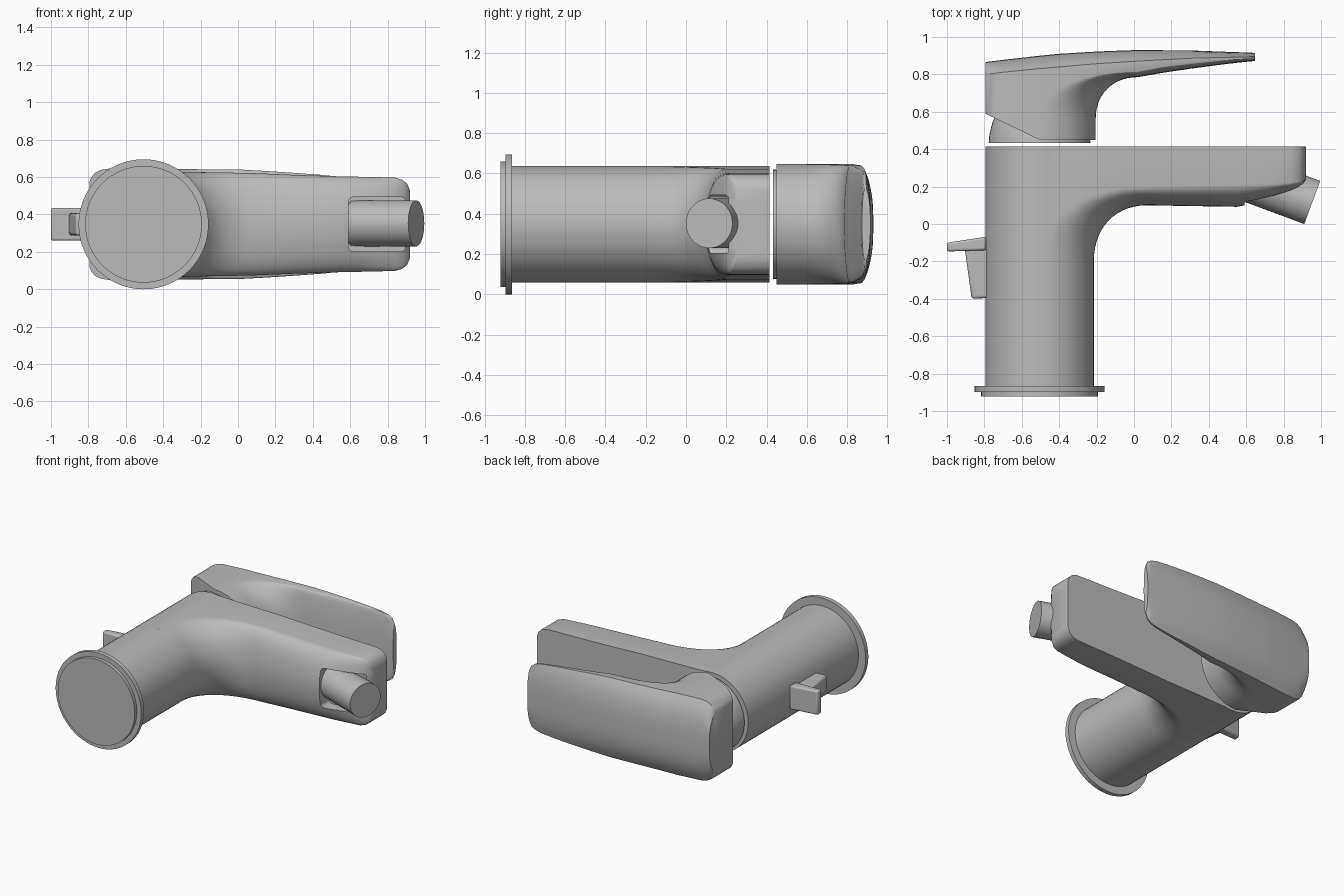
import bpy, bmesh
from math import sin, cos, pi, radians
from mathutils import Vector

if "Cube" in bpy.data.objects:
    bpy.data.objects.remove(bpy.data.objects["Cube"], do_unlink=True)

CX, CZ = -0.505, 0.3475          # body axis, running along y
ARC, TOP = 28, 16                # points across the underside and the top

metal = bpy.data.materials.new("brushed_grey")
metal.use_nodes = True
metal.diffuse_color = (0.5, 0.5, 0.5, 1)
metal.node_tree.nodes["Principled BSDF"].inputs["Base Color"].default_value = (0.5, 0.5, 0.5, 1)


def finish(name, bm, smooth=True):
    bmesh.ops.remove_doubles(bm, verts=bm.verts, dist=1e-5)
    bmesh.ops.recalc_face_normals(bm, faces=bm.faces)
    mesh = bpy.data.meshes.new(name)
    bm.to_mesh(mesh)
    bm.free()
    ob = bpy.data.objects.new(name, mesh)
    bpy.context.collection.objects.link(ob)
    mesh.materials.append(metal)
    if smooth:
        shade(ob)
    return ob


def shade(ob):
    bpy.ops.object.select_all(action='DESELECT')
    ob.select_set(True)
    bpy.context.view_layer.objects.active = ob
    bpy.ops.object.shade_smooth_by_angle(angle=radians(32))


def loft(name, rings, smooth=True):
    bm = bmesh.new()
    loops = [[bm.verts.new(p) for p in ring] for ring in rings]
    n = len(loops[0])
    for a, b in zip(loops, loops[1:]):
        for i in range(n):
            j = (i + 1) % n
            bm.faces.new((a[i], a[j], b[j], b[i]))
    bm.faces.new(loops[0])
    bm.faces.new(loops[-1])
    return finish(name, bm, smooth)


def turned(name, profile, centre, axis, seg=48):
    """Round part from (distance, radius) pairs along an axis."""
    axis = Vector(axis).normalized()
    u = axis.cross(Vector((0, 0, 1))).normalized()
    v = axis.cross(u)
    angles = [2 * pi * i / seg for i in range(seg)]
    return loft(name, [[Vector(centre) + axis * d + (u * cos(t) + v * sin(t)) * r
                        for t in angles] for d, r in profile])


def table(points, x):
    """Linear reading from (x, value) pairs."""
    if x <= points[0][0]:
        return points[0][1]
    for (x0, v0), (x1, v1) in zip(points, points[1:]):
        if x <= x1:
            return v0 + (v1 - v0) * (x - x0) / (x1 - x0)
    return points[-1][1]


ANGLES = [-pi / 2 + pi * i / ARC for i in range(ARC + 1)]


def close_top(under, crown, arch):
    """Add the arched top edge to an underside line."""
    x, w = under[-1][0], under[-1][2] - CZ
    ts = [1 - 2 * i / TOP for i in range(TOP + 1)]
    return under + [(x, table(crown, x) - table(arch, x) * abs(t) ** 3, CZ + w * t) for t in ts]


def section(x, w, edge, low, crown, arch):
    under = [(x, edge - (edge - low) * cos(a), CZ + w * sin(a)) for a in ANGLES]
    return close_top(under, crown, arch)


def elbow(r, y0, y1, station, crown, arch, steps=14):
    """Rings turning from an upright half circle into a sideways section."""
    xb, w, edge, low = station
    rings = [close_top([(CX + r * cos(a), y0, CZ + r * sin(a)) for a in ANGLES], crown, arch)]
    for k in range(steps + 1):
        s = k / steps
        c0, c1, c2, c3 = (1 - s) ** 3, 3 * s * (1 - s) ** 2, 3 * s * s * (1 - s), s ** 3
        under = []
        for a in ANGLES:
            xa, yb = CX + r * cos(a), edge - (edge - low) * cos(a)
            cy, cx = y1 + (yb - y1) * 0.6, xb + (xa - xb) * 0.6
            under.append((xa * (c0 + c1) + cx * c2 + xb * c3,
                          y1 * c0 + cy * c1 + yb * (c2 + c3),
                          CZ + (r + (w - r) * s) * sin(a)))
        rings.append(close_top(under, crown, arch))
    return rings


# Body column and base rings
turned("body_column", [(-0.88, 0.29), (0.414, 0.29)], (CX, 0, CZ), (0, 1, 0), 64)
turned("base_flange", [(-0.897, 0.3475), (-0.865, 0.3475)], (CX, 0, CZ), (0, 1, 0), 64)
turned("base_gasket", [(-0.922, 0.312), (-0.89, 0.312)], (CX, 0, CZ), (0, 1, 0), 64)

# Spout: x, half width, side edge, lowest line
flat, none = [(0, 0.415)], [(0, 0)]
stations = [(0.07, 0.274, 0.2, 0.1), (0.3, 0.264, 0.206, 0.096), (0.55, 0.256, 0.212, 0.092),
            (0.65, 0.254, 0.214, 0.11), (0.75, 0.252, 0.217, 0.138), (0.84, 0.249, 0.22, 0.172),
            (0.88, 0.238, 0.225, 0.192), (0.905, 0.215, 0.235, 0.215), (0.92, 0.18, 0.25, 0.24)]
rings = [section(CX, 0.29, -0.25, -0.25, flat, none)]
rings += elbow(0.29, -0.25, -0.2, stations[0], flat, none)
rings += [section(*s, flat, none) for s in stations[1:]]
spout = loft("spout", rings, False)

# Slot under the spout tip
bm = bmesh.new()
bmesh.ops.create_cube(bm, size=1)
for v in bm.verts:
    v.co = (0.745 + v.co.x * 0.31, 0.08 + v.co.y * 0.26, CZ + v.co.z * 0.29)
bmesh.ops.bevel(bm, geom=[e for e in bm.edges if abs(e.verts[0].co.y - e.verts[1].co.y) > 0.1],
                offset=0.025, segments=4, profile=0.5, affect='EDGES')
cutter = finish("slot_cutter", bm, False)
cutter.hide_render = True
cut = spout.modifiers.new("slot", 'BOOLEAN')
cut.operation, cut.object, cut.solver = 'DIFFERENCE', cutter, 'EXACT'
bpy.context.view_layer.objects.active = spout
bpy.ops.object.modifier_apply(modifier="slot")
bpy.data.objects.remove(cutter, do_unlink=True)
shade(spout)

# Tilted outlet nozzle
turned("outlet_nozzle", [(-0.36, 0.123), (0, 0.123)], (0.953, 0.115, CZ + 0.005), (0.94, -0.35, 0))

# Cartridge dome between body and lever
turned("cartridge_dome", [(0.432, 0.272), (0.48, 0.268), (0.55, 0.25), (0.62, 0.21)],
       (CX, 0, CZ), (0, 1, 0))

# Lever handle: rounded back block, neck, then a thin blade
crown = [(-0.8, 0.865), (-0.6, 0.89), (-0.4, 0.91), (-0.2, 0.922), (0, 0.93), (0.3, 0.928), (0.65, 0.915)]
arch = [(-0.8, 0.065), (-0.4, 0.07), (0, 0.06), (0.3, 0.042), (0.65, 0.02)]
rings = []
for x, w in [(-0.795, 0.225), (-0.785, 0.25), (-0.765, 0.275), (-0.735, 0.29), (-0.69, 0.298), (CX, 0.3)]:
    y = 0.45 + 0.14 * (CX - x) / 0.29
    rings.append(section(x, w, y, y, crown, arch))
blade = [(0.02, 0.292, 0.815, 0.785), (0.15, 0.285, 0.84, 0.808), (0.3, 0.275, 0.858, 0.83),
         (0.45, 0.264, 0.873, 0.85), (0.55, 0.253, 0.88, 0.862), (0.6, 0.24, 0.884, 0.867),
         (0.63, 0.22, 0.887, 0.87), (0.648, 0.18, 0.89, 0.873)]
rings += elbow(0.3, 0.45, 0.56, blade[0], crown, arch)
rings += [section(*s, crown, arch) for s in blade[1:]]
loft("lever_handle", rings)

# Small plug on the neck of the lever
turned("lever_plug", [(-0.05, 0.035), (0, 0.035)], (-0.195, 0.66, CZ), (1, 0, 0), 24)


# Drain pull at the back: flat tab on a tapered stem
def extruded(name, outline, half, bevel):
    ob = loft(name, [[(x, y, CZ + s * half) for x, y in outline] for s in (-1, 1)], False)
    mod = ob.modifiers.new("soft_edges", 'BEVEL')
    mod.width, mod.segments = bevel, 3
    shade(ob)


extruded("drain_pull_tab", [(-1, -0.1), (-0.79, -0.068), (-0.79, -0.14), (-1, -0.147)], 0.088, 0.012)
extruded("drain_pull_stem", [(-0.905, -0.13), (-0.77, -0.13), (-0.77, -0.395), (-0.868, -0.4)], 0.06, 0.015)
